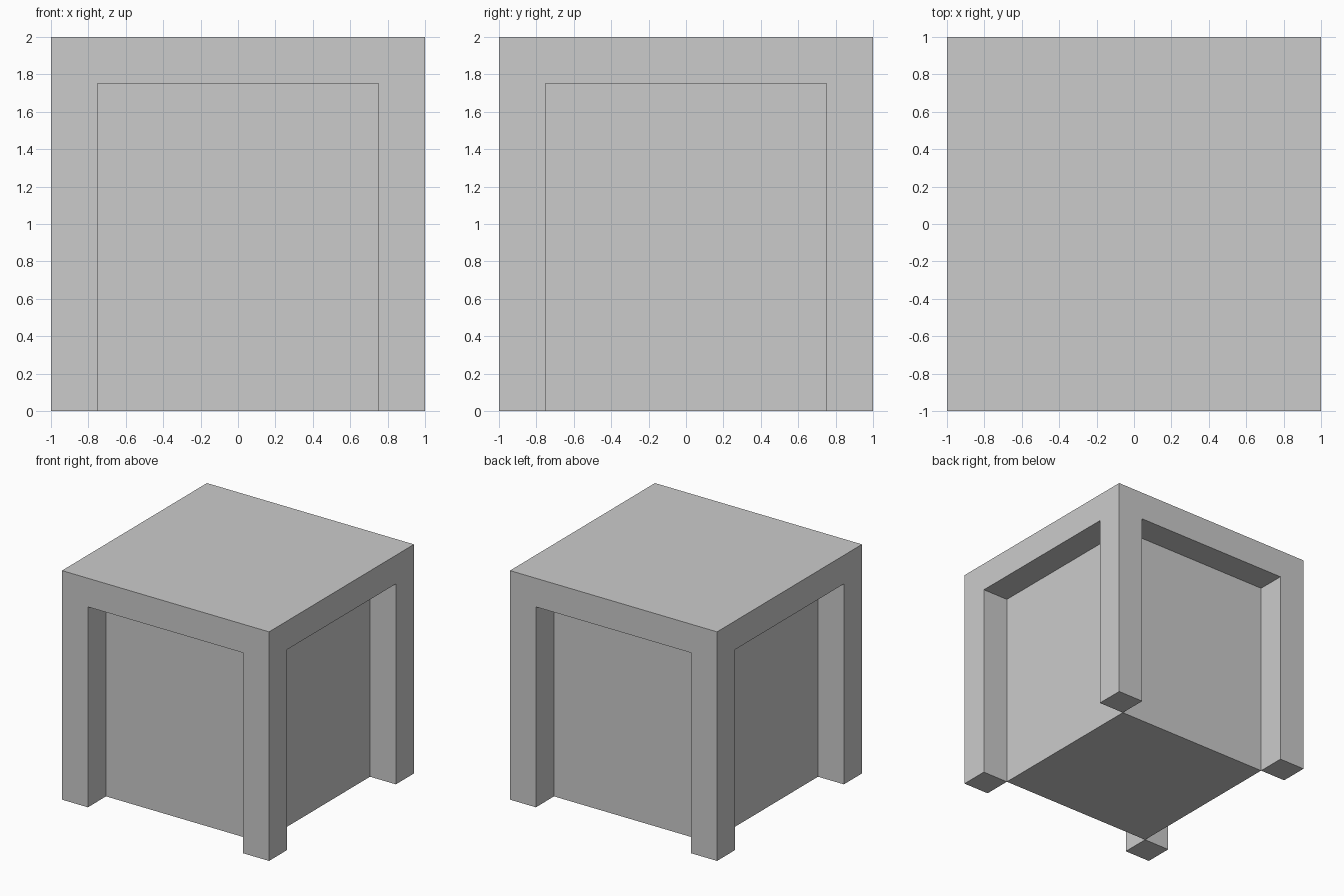
import bpy

if "Cube" in bpy.data.objects:
    bpy.data.objects.remove(bpy.data.objects["Cube"])


def box(name, lo, hi):
    """Axis-aligned box between two corners."""
    size = [b - a for a, b in zip(lo, hi)]
    centre = [(a + b) / 2 for a, b in zip(lo, hi)]
    bpy.ops.mesh.primitive_cube_add(size=1, location=centre)
    ob = bpy.context.object
    ob.name = name
    ob.scale = size
    bpy.ops.object.transform_apply(location=False, rotation=False, scale=True)
    return ob


HALF, INNER, UNDER, TOP = 1.0, 0.75, 1.75, 2.0

# Flat top slab
box("top_slab", (-HALF, -HALF, UNDER), (HALF, HALF, TOP))

# Recessed closed body between the legs
box("inner_body", (-INNER, -INNER, 0), (INNER, INNER, UNDER))

# Four square corner legs
for sx, side in ((-1, "left"), (1, "right")):
    for sy, end in ((-1, "front"), (1, "back")):
        xs = sorted((sx * INNER, sx * HALF))
        ys = sorted((sy * INNER, sy * HALF))
        box(f"{end}_{side}_leg", (xs[0], ys[0], 0), (xs[1], ys[1], UNDER))
